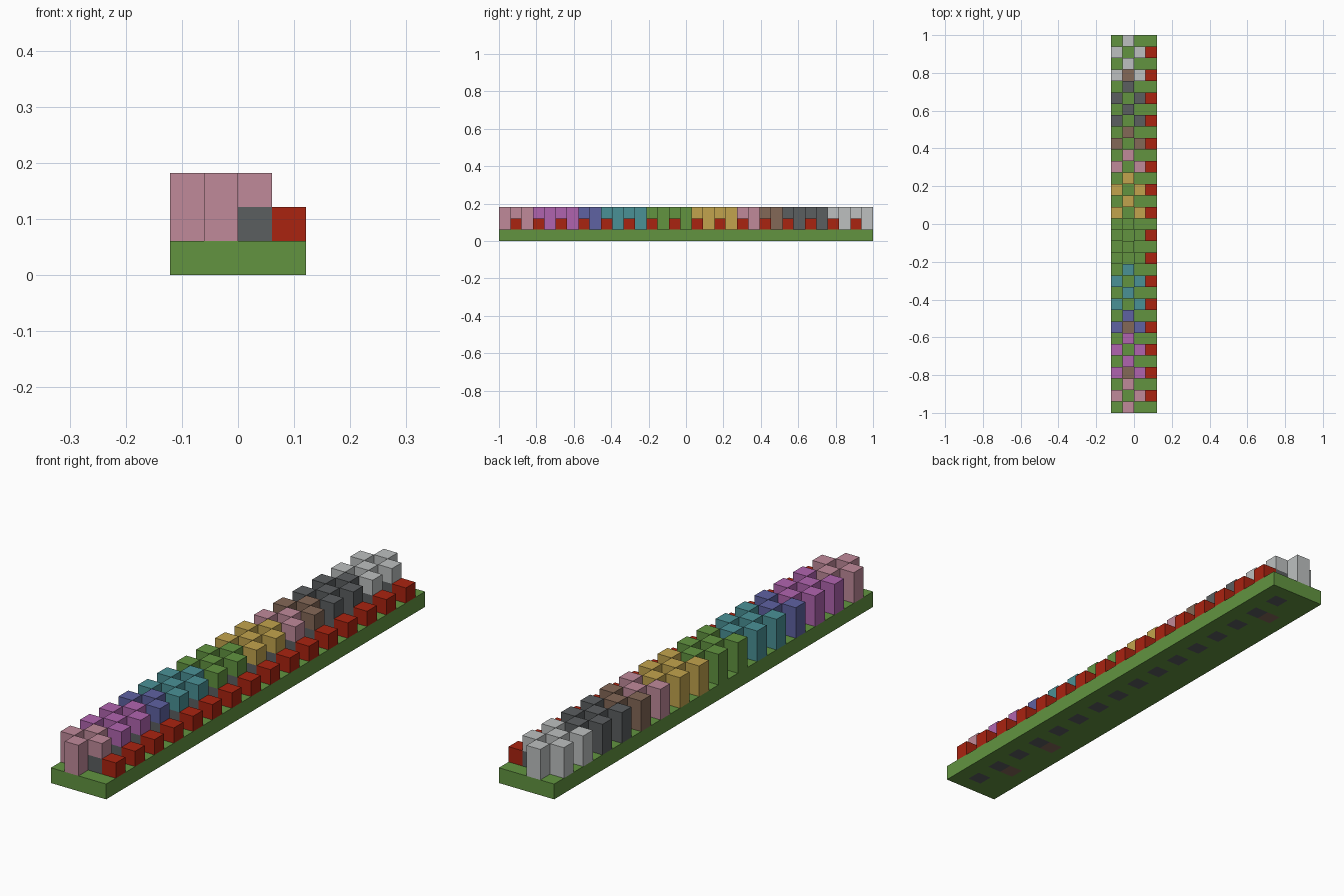
import bpy
import bmesh

cube = bpy.data.objects.get("Cube")
if cube:
    bpy.data.objects.remove(cube, do_unlink=True)

ROWS, COLS = 33, 4
U = 2 / ROWS  # size of one block


def linear(c):
    return c / 12.92 if c <= 0.04045 else ((c + 0.055) / 1.055) ** 2.4


def make_material(name, hex_code):
    rgb = [linear(v / 255) for v in bytes.fromhex(hex_code)]
    mat = bpy.data.materials.new(name)
    mat.use_nodes = True
    mat.diffuse_color = (*rgb, 1)
    mat.node_tree.nodes["Principled BSDF"].inputs["Base Color"].default_value = (*rgb, 1)
    return mat


PALETTE = {
    "green": "629440", "pink": "C08A9A", "magenta": "B064AF", "blue": "5F62A2",
    "teal": "4A9196", "yellow": "C2A44D", "brown": "846857", "dark grey": "5B5E60",
    "light grey": "BDC0C0", "red": "AA2310",
}
MATS = {name: make_material(name, code) for name, code in PALETTE.items()}


def add_object(name, bm, mats):
    bmesh.ops.recalc_face_normals(bm, faces=bm.faces)
    mesh = bpy.data.meshes.new(name)
    bm.to_mesh(mesh)
    bm.free()
    for m in mats:
        mesh.materials.append(MATS[m])
    obj = bpy.data.objects.new(name, mesh)
    bpy.context.collection.objects.link(obj)
    return obj


def block(name, col, row, level, height, mat):
    """Box on the block grid, standing on the given level."""
    bm = bmesh.new()
    bmesh.ops.create_cube(bm, size=U)
    for v in bm.verts:
        v.co.z *= height
        v.co.x += (col + 0.5 - COLS / 2) * U
        v.co.y += (row + 0.5 - ROWS / 2) * U
        v.co.z += (level + height / 2) * U
    return add_object(name, bm, [mat])


# Base slab: a grid of blocks with a few brown and grey ones let in
bm = bmesh.new()
bmesh.ops.create_grid(bm, x_segments=COLS, y_segments=ROWS, size=1)
for v in bm.verts:
    v.co.x *= COLS * U / 2
extruded = bmesh.ops.extrude_face_region(bm, geom=bm.faces[:], use_keep_orig=True)
for v in extruded["geom"]:
    if isinstance(v, bmesh.types.BMVert):
        v.co.z = U
bm.normal_update()
BROWN_ROWS = (3, 7, 29)
for f in bm.faces:
    if abs(f.normal.z) < 0.5:
        continue
    c = f.calc_center_median()
    col = int(c.x / U + COLS / 2)
    row = int(c.y / U + ROWS / 2)
    if col == 1 and row in BROWN_ROWS:
        f.material_index = 1
    elif col == 2 and row % 2:
        f.material_index = 2
add_object("base_slab", bm, ["green", "brown", "dark grey"])

# Colour bands from front to back, each a number of rows long
BANDS = [("pink", 3), ("magenta", 4), ("blue", 2), ("teal", 4), ("green", 4),
         ("yellow", 4), ("pink", 2), ("brown", 2), ("dark grey", 4), ("light grey", 4)]
row_colours = [name for name, count in BANDS for _ in range(count)]

# Staggered pillars, with a red switch block beside every second row
for row, colour in enumerate(row_colours):
    if row % 2 == 0:
        block(f"middle_pillar_{row}", 1, row, 1, 2, colour)
    else:
        block(f"right_pillar_{row}", 0, row, 1, 2, colour)
        block(f"grey_block_{row}", 2, row, 1, 1, "dark grey")
        block(f"top_block_{row}", 2, row, 2, 1, colour)
        block(f"red_block_{row}", 3, row, 1, 1, "red")
